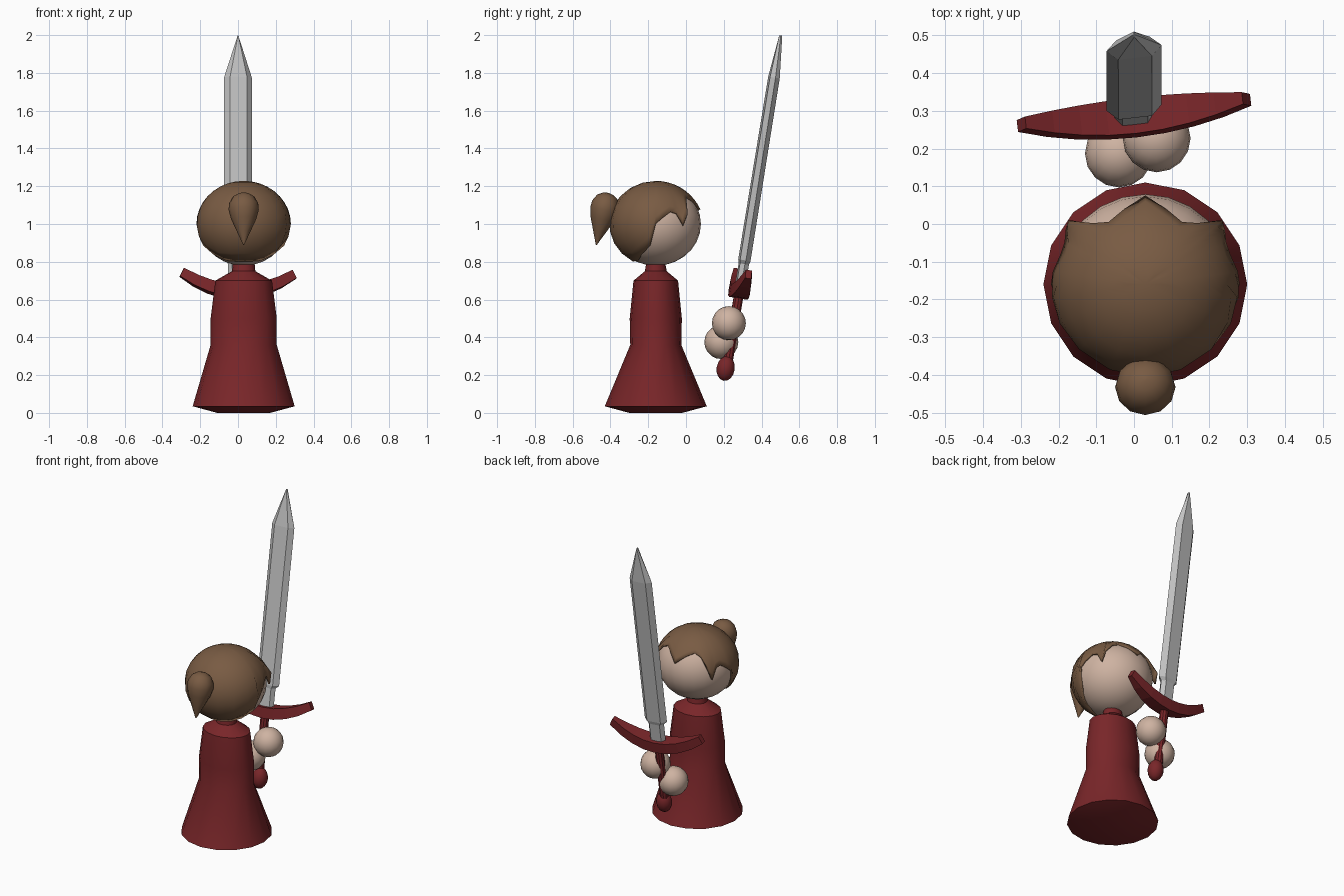
import bpy, bmesh
from math import sin, cos, pi, radians
from mathutils import Matrix, Vector

cube = bpy.data.objects.get("Cube")
if cube:
    bpy.data.objects.remove(cube, do_unlink=True)


def material(name, rgb):
    m = bpy.data.materials.new(name)
    m.use_nodes = True
    m.diffuse_color = (*rgb, 1)
    m.node_tree.nodes["Principled BSDF"].inputs["Base Color"].default_value = (*rgb, 1)
    return m


RED = material("dark_red", (0.19, 0.019, 0.022))
SKIN = material("skin", (0.62, 0.45, 0.36))
HAIR = material("brown_hair", (0.19, 0.105, 0.056))
STEEL = material("steel", (0.55, 0.55, 0.55))


def finish(bm, name, mat, smooth=None):
    bmesh.ops.recalc_face_normals(bm, faces=bm.faces)
    me = bpy.data.meshes.new(name)
    bm.to_mesh(me)
    bm.free()
    ob = bpy.data.objects.new(name, me)
    bpy.context.collection.objects.link(ob)
    me.materials.append(mat)
    if smooth:
        bpy.ops.object.select_all(action="DESELECT")
        ob.select_set(True)
        bpy.context.view_layer.objects.active = ob
        bpy.ops.object.shade_smooth_by_angle(angle=radians(smooth))
    return ob


def skin_rings(bm, rings, caps=True):
    """Bridge successive closed rings of points with quads."""
    rows = [[bm.verts.new(p) for p in ring] for ring in rings]
    n = len(rows[0])
    for a, b in zip(rows, rows[1:]):
        for i in range(n):
            j = (i + 1) % n
            bm.faces.new((a[i], a[j], b[j], b[i]))
    if caps:
        bm.faces.new(rows[0][::-1])
        bm.faces.new(rows[-1])
    return rows


def lathe(name, mat, profile, matrix, sides=16, smooth=35):
    """Profile rows are (x radius, y radius, height)."""
    bm = bmesh.new()
    skin_rings(bm, [[matrix @ Vector((rx * cos(2 * pi * i / sides), ry * sin(2 * pi * i / sides), z))
                     for i in range(sides)] for rx, ry, z in profile])
    return finish(bm, name, mat, smooth)


def ball(name, mat, centre, radii, segs=16, rings=10, tilt=0):
    bm = bmesh.new()
    m = Matrix.Translation(centre) @ Matrix.Rotation(tilt, 4, "X") @ Matrix.Diagonal((*radii, 1))
    bmesh.ops.create_uvsphere(bm, u_segments=segs, v_segments=rings, radius=1, matrix=m)
    return finish(bm, name, mat, 40)


# Robe with shoulders and neck
AXIS = Vector((0.03, -0.16, 0))
lathe("robe", RED, [(0.14, 0.14, 0.0), (0.27, 0.27, 0.035), (0.175, 0.135, 0.36),
                    (0.175, 0.138, 0.5), (0.15, 0.118, 0.7), (0.062, 0.058, 0.75),
                    (0.055, 0.045, 0.82)], Matrix.Translation(AXIS))

# Head
HEAD = AXIS + Vector((0, 0, 1.0))
ball("head", SKIN, HEAD, (0.236, 0.239, 0.221), 24, 14)

# Hair cap: the hem angle from the crown varies round the head (azimuth, hem, flare)
HEM = [(90, 70, 1.02), (74, 57, 1.0), (60, 51, 1.0), (50, 56, 1.04), (40, 76, 1.1),
       (35, 92, 1.03), (28, 76, 1.0), (20, 73, 1.0), (8, 82, 1.0), (0, 90, 1.0),
       (-8, 120, 1.0), (-25, 135, 1.0), (-45, 148, 1.0), (-68, 150, 1.0), (-90, 150, 1.0)]
around = HEM + [(180 - a, h, f) for a, h, f in HEM[-2:0:-1]]
ROWS = 9
bm = bmesh.new()
rings = []
for r in range(1, ROWS + 1):
    t = r / ROWS
    ring = []
    for az, hem, flare in around:
        th, ph = radians(hem * t), radians(az)
        k = 1 + (flare - 1) * t ** 4
        ring.append(HEAD + Vector((0.25 * k * sin(th) * cos(ph),
                                   0.246 * k * sin(th) * sin(ph), 0.228 * cos(th))))
    rings.append(ring)
top_row = skin_rings(bm, rings, caps=False)[0]
crown = bm.verts.new(HEAD + Vector((0, 0, 0.228)))
for a, b in zip(top_row, top_row[1:] + top_row[:1]):
    bm.faces.new((crown, a, b))
hair = finish(bm, "hair", HAIR, 40)
shell = hair.modifiers.new("thickness", "SOLIDIFY")
shell.thickness = 0.012
shell.offset = -1

# Ponytail: teardrop leaning back towards its tip
tail = Matrix.Translation((0.03, -0.475, 0.89)) @ Matrix.Rotation(radians(-13), 4, "X")
lathe("ponytail", HAIR, [(r, r * 0.95, z) for r, z in
                         [(0.003, 0), (0.035, 0.07), (0.067, 0.14), (0.08, 0.19), (0.077, 0.225),
                          (0.058, 0.26), (0.03, 0.277), (0.004, 0.282)]], tail, 12, 50)

# Sword frame: origin at the guard, leaning forward and slightly turned
LEAN = radians(-9.2)
sword = (Matrix.Translation((0, 0.285, 0.66)) @ Matrix.Rotation(LEAN, 4, "X")
         @ Matrix.Rotation(radians(6.5), 4, "Z"))


def blade_ring(w, flat, t, z):
    pts = [(-w, 0), (-flat, -t), (flat, -t), (w, 0), (flat, t), (-flat, t)]
    return [sword @ Vector((x, y, z)) for x, y in pts]


# Blade with a narrow base and a tapered point
bm = bmesh.new()
skin_rings(bm, [blade_ring(0.052, 0.034, 0.024, -0.02), blade_ring(0.052, 0.034, 0.024, 0.13),
                blade_ring(0.074, 0.045, 0.028, 0.15), blade_ring(0.074, 0.045, 0.026, 1.13),
                blade_ring(0.002, 0.001, 0.008, 1.355)])
finish(bm, "blade", STEEL)

# Curved crossguard, tapering to both ends
bm = bmesh.new()
rings = []
for i in range(-4, 5):
    s = i / 4
    x, z = 0.3 * s, -0.02 + 0.1 * s * s
    hy, hz = 0.048 - 0.032 * s * s, 0.034 - 0.012 * s * s
    dx = hz * s * 0.5
    rings.append([sword @ Vector((x + u * dx, v * hy, z - u * hz))
                  for u, v in ((-1, -1), (1, -1), (1, 1), (-1, 1))])
skin_rings(bm, rings)
finish(bm, "crossguard", RED)

# Grip and pommel
lathe("grip", RED, [(0.026, 0.026, -0.4), (0.026, 0.026, 0)], sword, 10)
ball("pommel", RED, (0.01, 0.21, 0.235), (0.048, 0.048, 0.066), 12, 8, LEAN)

# Hands
ball("left_hand", SKIN, (0.06, 0.227, 0.475), (0.09, 0.09, 0.09))
ball("right_hand", SKIN, (-0.04, 0.187, 0.375), (0.09, 0.09, 0.09))
